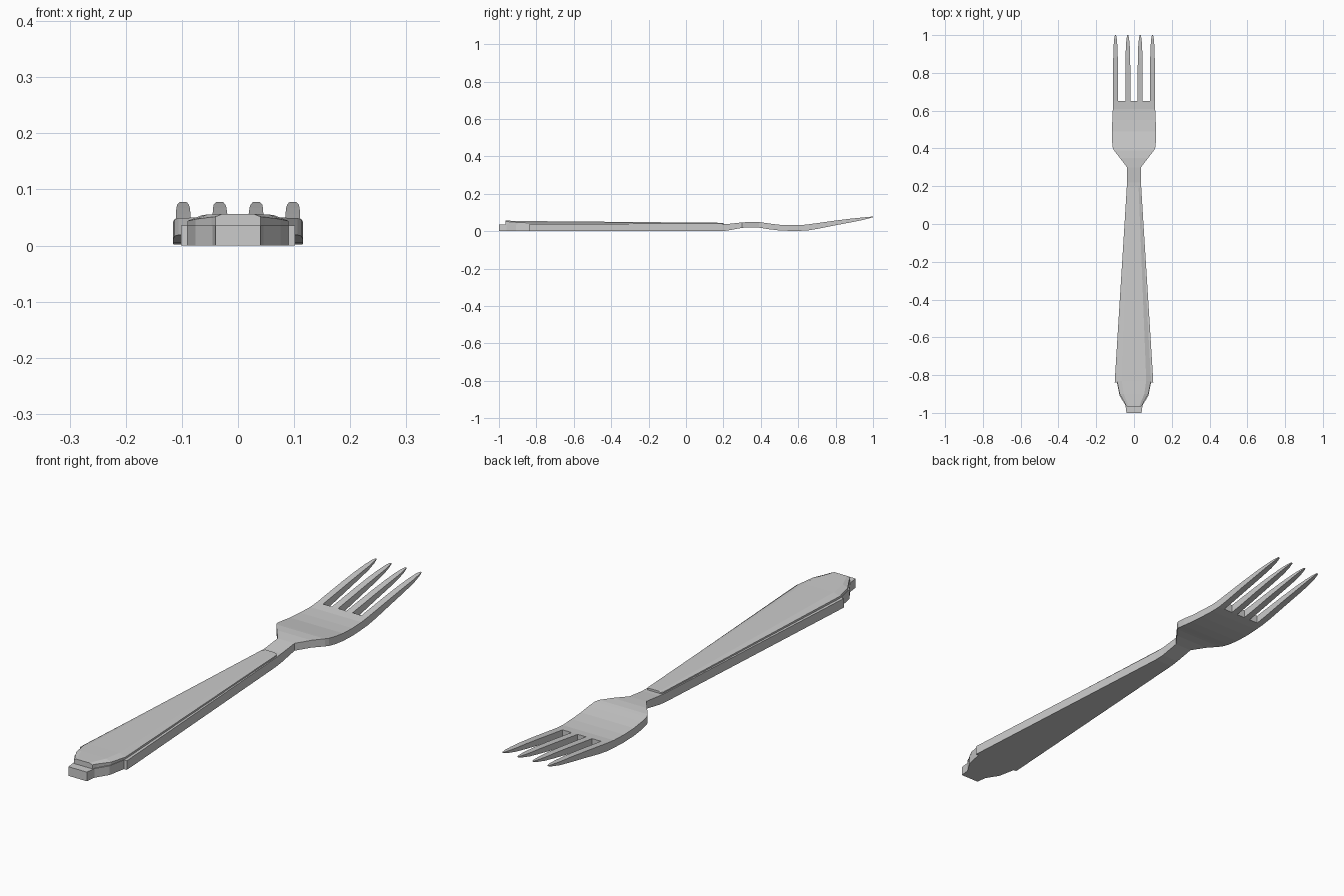
import bpy, bmesh


def loft(name, rows, cap_start=True):
    """Skin a run of closed cross-sections (lists of points) into one object."""
    bm = bmesh.new()
    rings = [[bm.verts.new(p) for p in row] for row in rows]
    n = len(rings[0])
    for a, b in zip(rings, rings[1:]):
        for i in range(n):
            j = (i + 1) % n
            bm.faces.new((a[i], a[j], b[j], b[i]))
    if cap_start:
        bm.faces.new(rings[0])
    bm.faces.new(rings[-1])
    bmesh.ops.recalc_face_normals(bm, faces=bm.faces)
    mesh = bpy.data.meshes.new(name)
    bm.to_mesh(mesh)
    bm.free()
    ob = bpy.data.objects.new(name, mesh)
    bpy.context.collection.objects.link(ob)
    return ob


def box_row(y, x0, x1, zb, zt):
    return [(x0, y, zb), (x1, y, zb), (x1, y, zt), (x0, y, zt)]


# Body: lower handle layer, neck and curved head (y, half width, bottom, top)
body = [
    (-1.0, .040, 0, .036), (-.96, .045, 0, .036), (-.91, .076, 0, .036),
    (-.84, .090, 0, .036), (-.839, .102, 0, .036), (-.80, .100, 0, .036),
    (.18, .039, 0, .036), (.22, .037, .003, .038), (.30, .037, .018, .047),
    (.35, .075, .021, .050), (.39, .106, .019, .049), (.405, .113, .017, .047),
    (.44, .116, .011, .042), (.49, .116, .005, .035), (.55, .115, .002, .032),
    (.61, .112, .002, .032), (.65, .111, .004, .036),
]
loft("fork_body", [box_row(y, -w, w, b, t) for y, w, b, t in body])

# Raised handle layer with bevelled top edges (y, half width, top)
plate = [(-.966, .040, .056), (-.95, .047, .056), (-.90, .076, .0555),
         (-.83, .090, .054), (.19, .034, .045), (.20, .028, .045)]
loft("handle_plate", [
    [(-w, y, .030), (w, y, .030), (w, y, t - .010 * w / .09),
     (w * .72, y, t), (-w * .72, y, t), (-w, y, t - .010 * w / .09)]
    for y, w, t in plate])

# Tines: tapering, rising prongs (y, half width, bottom, top)
tine = [(.65, .0135, .004, .036), (.70, .0135, .012, .043),
        (.80, .0130, .032, .057), (.88, .0120, .047, .067),
        (.94, .0105, .059, .073), (.98, .0070, .069, .077),
        (1.0, .0030, .075, .078)]
for i, (root, tip) in enumerate([(-.0975, -.098), (-.0315, -.033),
                                 (.0315, .033), (.0975, .098)]):
    rows = []
    for y, w, b, t in tine:
        c = root + (tip - root) * (y - .65) / .35
        rows.append(box_row(y, c - w, c + w, b, t))
    loft(f"tine_{i + 1}", rows, cap_start=False)
